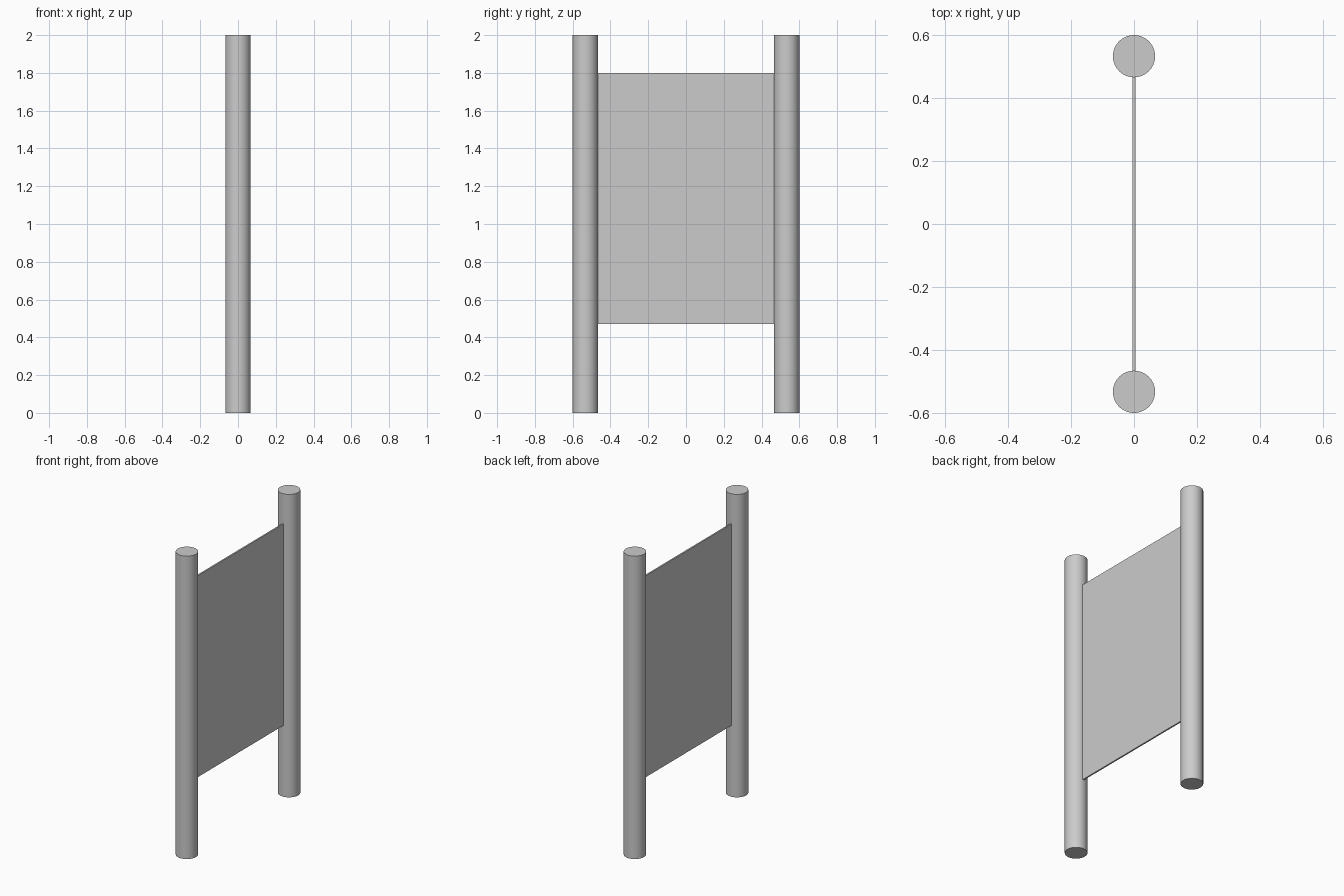
import bpy
import math

if "Cube" in bpy.data.objects:
    bpy.data.objects.remove(bpy.data.objects["Cube"])

POST_RADIUS = 0.067
POST_Y = 0.6 - POST_RADIUS

# Two round posts
for name, side in (("front_post", -1), ("back_post", 1)):
    bpy.ops.mesh.primitive_cylinder_add(vertices=64, radius=POST_RADIUS, depth=2.0,
                                        location=(0, side * POST_Y, 1.0))
    bpy.context.object.name = name
    bpy.ops.object.shade_smooth_by_angle(angle=math.radians(30))

# Thin flat panel held between the posts
bottom, top = 0.47, 1.80
bpy.ops.mesh.primitive_cube_add(size=1, location=(0, 0, (bottom + top) / 2))
panel = bpy.context.object
panel.name = "panel"
panel.scale = (0.01, 2 * (POST_Y - POST_RADIUS) + 0.002, top - bottom)
bpy.ops.object.transform_apply(location=False, rotation=False, scale=True)
